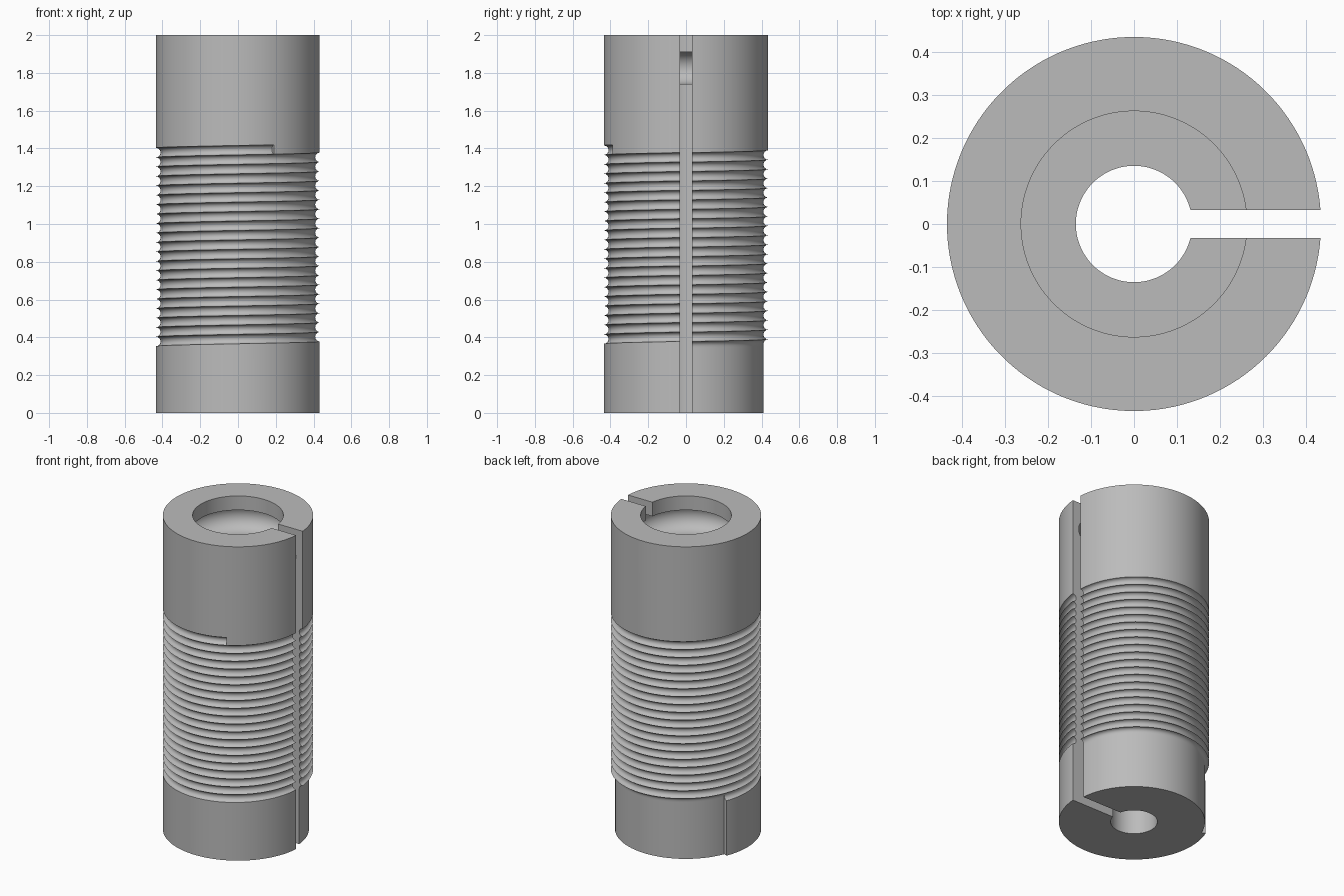
import bpy, bmesh
from math import sin, cos, pi, asin, radians

cube = bpy.data.objects.get("Cube")
if cube:
    bpy.data.objects.remove(cube)

OUTER, BORE, POCKET, HEIGHT = 0.434, 0.135, 0.262, 2.0
SLOT = 0.033                    # half width of the lengthwise slot
PITCH, TURNS, START = 0.05, 21, 0.328
DEPTH, ARC = 0.024, 8           # thread groove depth and segments
FLOOR, RING = 1.74, 0.085       # pocket floor and half height of the inner ring groove


def section(t, recessed, top_filled):
    """Closed (radius, height) outline of the wall at turn fraction t."""
    low = OUTER - DEPTH if recessed else OUTER
    pts = [(low, 0)]
    # threaded outer side
    for k in range(TURNS):
        for j in range(0 if k == 0 else 1, ARC + 1):
            a = pi * j / ARC
            r = OUTER - DEPTH * sin(a)
            if k == 0 and recessed and j <= ARC // 2:
                r = low
            if k == TURNS - 1 and top_filled:
                r = OUTER
            z = START + PITCH * (t + k + (1 - cos(a)) / 2)
            pts.append((r, z))
    pts += [(OUTER, HEIGHT), (POCKET, HEIGHT)]
    # ring groove inside the top pocket
    pts.append((POCKET, FLOOR + 2 * RING))
    for j in range(13):
        a = pi * j / 12
        pts.append((0.305 + RING * sin(a), FLOOR + RING * (1 + cos(a))))
    # pocket floor and bore
    pts += [(POCKET, FLOOR), (BORE, FLOOR), (BORE, 0)]
    return pts


def place(t, r, z):
    """Sweep around the axis, ending on the two parallel slot walls."""
    edge = asin(SLOT / r)
    a = edge + (2 * pi - 2 * edge) * t
    return (r * cos(a), r * sin(a), z)


# Sweep: recessed foot, plain middle, then the part after the thread run-out
FOOT_END, RUN_OUT = 157 / 360, 299 / 360
bands = [(0, FOOT_END, True, False), (FOOT_END, RUN_OUT, False, False),
         (RUN_OUT, 1, False, True)]
bm = bmesh.new()
columns = []
for t0, t1, recessed, filled in bands:
    steps = round((t1 - t0) * 128)
    for i in range(steps + 1):
        t = t0 + (t1 - t0) * i / steps
        columns.append([bm.verts.new(place(t, r, z))
                        for r, z in section(t, recessed, filled)])
for a, b in zip(columns, columns[1:]):
    for i in range(len(a)):
        j = (i + 1) % len(a)
        bm.faces.new((a[i], b[i], b[j], a[j]))
# slot walls
bm.faces.new(columns[0])
bm.faces.new(columns[-1][::-1])
bmesh.ops.remove_doubles(bm, verts=bm.verts, dist=0.00005)
bmesh.ops.dissolve_degenerate(bm, edges=bm.edges, dist=0.00005)
bmesh.ops.recalc_face_normals(bm, faces=bm.faces)

mesh = bpy.data.meshes.new("threaded_sleeve")
bm.to_mesh(mesh)
bm.free()
sleeve = bpy.data.objects.new("threaded_sleeve", mesh)
bpy.context.collection.objects.link(sleeve)

# Plain grey
grey = bpy.data.materials.new("plain_grey")
grey.use_nodes = True
color = (0.5, 0.5, 0.5, 1)
grey.diffuse_color = color
grey.node_tree.nodes["Principled BSDF"].inputs["Base Color"].default_value = color
mesh.materials.append(grey)

bpy.ops.object.select_all(action='DESELECT')
sleeve.select_set(True)
bpy.context.view_layer.objects.active = sleeve
bpy.ops.object.shade_smooth_by_angle(angle=radians(35))
